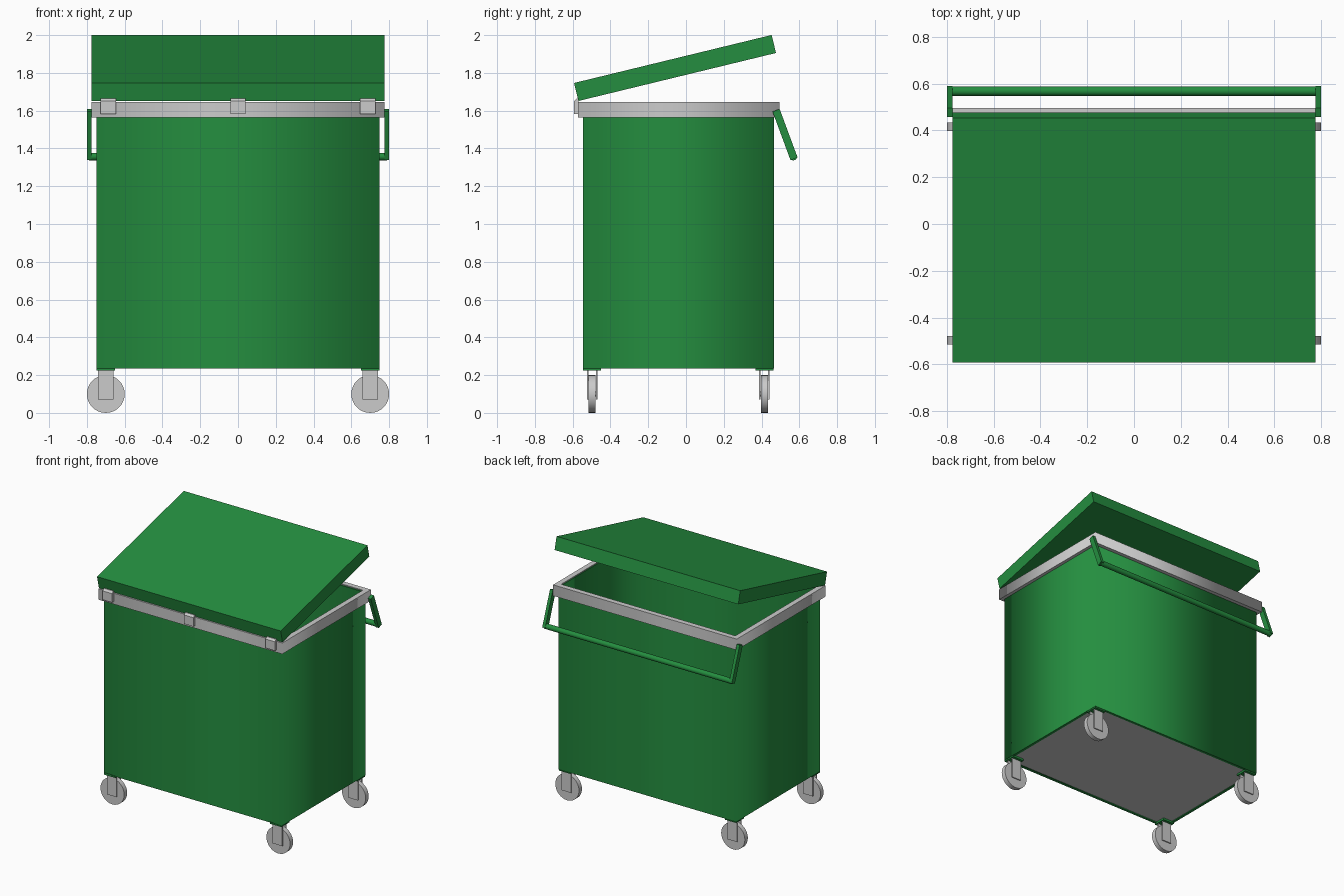
import bpy, bmesh
from math import atan2, hypot, pi, radians
from mathutils import Vector

if "Cube" in bpy.data.objects:
    bpy.data.objects.remove(bpy.data.objects["Cube"])

green = bpy.data.materials.new("green_paint")
green.diffuse_color = (0.018, 0.27, 0.05, 1)
green.use_nodes = True
green.node_tree.nodes["Principled BSDF"].inputs["Base Color"].default_value = green.diffuse_color


def finish(o, name, mat):
    o.name = o.data.name = name
    if mat:
        o.data.materials.append(mat)
    return o


def box(name, lo, hi, mat=None):
    lo, hi = Vector(lo), Vector(hi)
    bpy.ops.mesh.primitive_cube_add(size=1, location=(lo + hi) / 2)
    o = bpy.context.object
    o.scale = hi - lo
    bpy.ops.object.transform_apply(location=False, rotation=False, scale=True)
    return finish(o, name, mat)


def beam(name, a, b, width, thick, mat=None, x=0):
    """Box running from a to b, both (y, z), as wide as width along x."""
    dy, dz = b[0] - a[0], b[1] - a[1]
    h = Vector((width, hypot(dy, dz), thick)) / 2
    o = box(name, -h, h, mat)
    o.rotation_euler.x = atan2(dz, dy)
    o.location = (x, (a[0] + b[0]) / 2, (a[1] + b[1]) / 2)
    return o


def rod(name, loc, r, length, rot, mat=None, sides=32):
    bpy.ops.mesh.primitive_cylinder_add(vertices=sides, radius=r, depth=length,
                                        location=loc, rotation=rot)
    o = bpy.context.object
    bpy.ops.object.shade_smooth_by_angle(angle=radians(40))
    return finish(o, name, mat)


def frame(name, x, y0, y1, z0, z1, wall, mat=None):
    """Rectangular tube; its walls are shaded smoothly around the corners."""
    bm = bmesh.new()
    loops = []
    for t, z in ((0, z0), (0, z1), (wall, z1), (wall, z0)):
        loops.append([bm.verts.new(p) for p in (
            (-x + t, y0 + t, z), (x - t, y0 + t, z),
            (x - t, y1 - t, z), (-x + t, y1 - t, z))])
    for i in range(4):
        a, b = loops[i], loops[(i + 1) % 4]
        for j in range(4):
            k = (j + 1) % 4
            f = bm.faces.new((a[j], a[k], b[k], b[j]))
            f.smooth = i in (0, 2)
    bmesh.ops.recalc_face_normals(bm, faces=bm.faces)
    me = bpy.data.meshes.new(name)
    bm.to_mesh(me)
    bm.free()
    o = bpy.data.objects.new(name, me)
    bpy.context.collection.objects.link(o)
    return finish(o, name, mat)


# Container: walls, floor and rim
frame("body", 0.75, -0.545, 0.466, 0.235, 1.64, 0.02, green)
box("floor", (-0.74, -0.535, 0.24), (0.74, 0.456, 0.26))
frame("rim", 0.775, -0.573, 0.495, 1.563, 1.647, 0.04)

# Tilted lid
beam("lid", (-0.581, 1.699), (0.465, 1.953), 1.55, 0.098, green)

# Hinges along the front edge, top edge chamfered
for i, x in enumerate((-0.687, 0, 0.687)):
    h = box(f"hinge_{i + 1}", (x - 0.04, -0.593, 1.583), (x + 0.04, -0.57, 1.665))
    bm = bmesh.new()
    bm.from_mesh(h.data)
    edge = [e for e in bm.edges if all(v.co.z > 0 and v.co.y < 0 for v in e.verts)]
    bmesh.ops.bevel(bm, geom=edge, offset=0.014, segments=1, affect='EDGES')
    bm.to_mesh(h.data)
    bm.free()

# Rear push handle
for side, s in (("left", -1), ("right", 1)):
    beam(f"handle_arm_{side}", (0.477, 1.602), (0.572, 1.345), 0.024, 0.04,
         green, s * 0.788)
rod("handle_bar", (0, 0.568, 1.357), 0.02, 1.58, (0, pi / 2, 0), green, 24)

# Casters: mounting plate, two-sided fork, axle and wheel
for sx in (-0.7, 0.7):
    for y in (-0.497, 0.415):
        tag = ("left" if sx < 0 else "right") + ("_front" if y < 0 else "_back")
        box(f"caster_plate_{tag}", (sx - 0.048, y - 0.048, 0.225),
            (sx + 0.048, y + 0.048, 0.241), green)
        for n, s in (("a", -1), ("b", 1)):
            c = y + s * 0.0235
            box(f"fork_{n}_{tag}", (sx - 0.04, c - 0.004, 0.07),
                (sx + 0.04, c + 0.004, 0.228))
        rod(f"axle_{tag}", (sx, y, 0.1), 0.012, 0.05, (pi / 2, 0, 0), sides=12)
        rod(f"wheel_{tag}", (sx, y, 0.1), 0.1, 0.036, (pi / 2, 0, 0))
